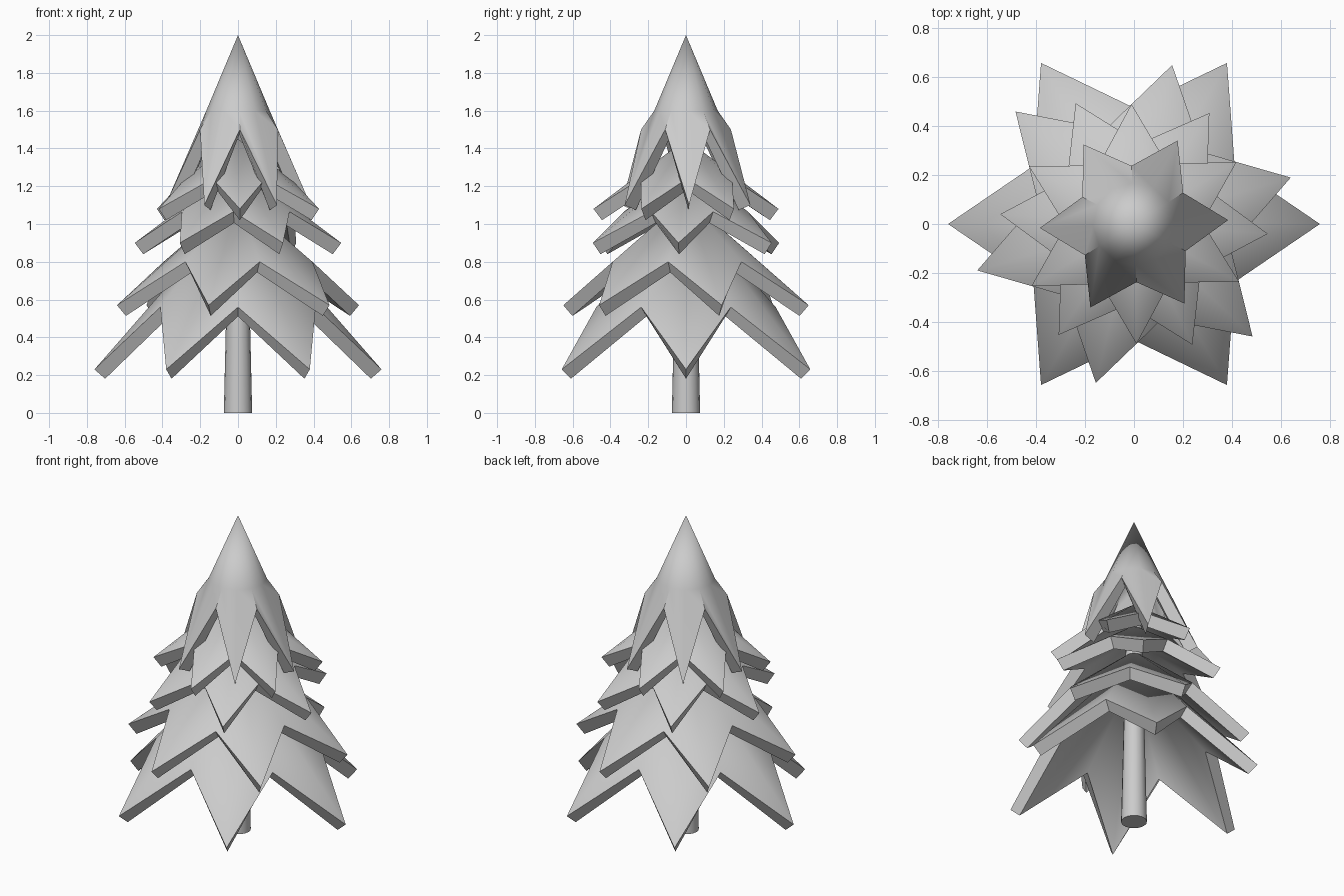
import bpy, bmesh
from math import radians, cos, sin, hypot

if "Cube" in bpy.data.objects:
    bpy.data.objects.remove(bpy.data.objects["Cube"])

T = 0.075  # thickness of the branch skirts


def finish(name, bm):
    bmesh.ops.recalc_face_normals(bm, faces=bm.faces)
    me = bpy.data.meshes.new(name)
    bm.to_mesh(me)
    bm.free()
    ob = bpy.data.objects.new(name, me)
    bpy.context.collection.objects.link(ob)
    bpy.ops.object.select_all(action='DESELECT')
    ob.select_set(True)
    bpy.context.view_layer.objects.active = ob
    bpy.ops.object.shade_smooth_by_angle(angle=radians(30))


def skirt(name, rot, tip, notch, apex, mid=None):
    """Hollow six-pointed star cone; tip, notch and mid are (radius, height)."""
    bm = bmesh.new()
    slope = (notch[1] - tip[1]) / (tip[0] - notch[0])
    n = hypot(1, slope)
    dr, dz = T * slope / n, T / n

    def shell(ox, oz, top):
        rings = []
        for pair in ([(mid, mid)] if mid else []) + [(tip, notch)]:
            ring = []
            for i in range(12):
                r, z = pair[i % 2]
                a = radians(rot + 30 * i)
                ring.append(bm.verts.new(((r - ox) * cos(a), (r - ox) * sin(a), z - oz)))
            rings.append(ring)
        peak = bm.verts.new((0, 0, top))
        for i in range(12):
            j = (i + 1) % 12
            bm.faces.new((peak, rings[0][i], rings[0][j]))
            for a, b in zip(rings, rings[1:]):
                bm.faces.new((a[i], b[i], b[j], a[j]))
        return rings[-1]

    outer = shell(0, 0, apex)
    inner = shell(dr, dz, apex - T * n)
    for i in range(12):
        j = (i + 1) % 12
        bm.faces.new((outer[i], inner[i], inner[j], outer[j]))
    finish(name, bm)


# Trunk
bm = bmesh.new()
bmesh.ops.create_cone(bm, cap_ends=True, segments=16, radius1=0.075,
                      radius2=0.045, depth=1.3)
bmesh.ops.translate(bm, verts=bm.verts, vec=(0, 0, 0.65))
finish("trunk", bm)

# Branch skirts, bottom to top
skirt("branches_1", 0, (0.76, 0.23), (0.475, 0.56), 1.10)
skirt("branches_2", 16.5, (0.668, 0.57), (0.405, 0.80), 1.14)
skirt("branches_3", -4.2, (0.548, 0.90), (0.33, 1.065), 1.31)
skirt("branches_4", 31.2, (0.49, 1.08), (0.28, 1.24), 1.45)
skirt("tree_top", 2.4, (0.385, 1.10), (0.238, 1.50), 2.0, (0.168, 1.60))
